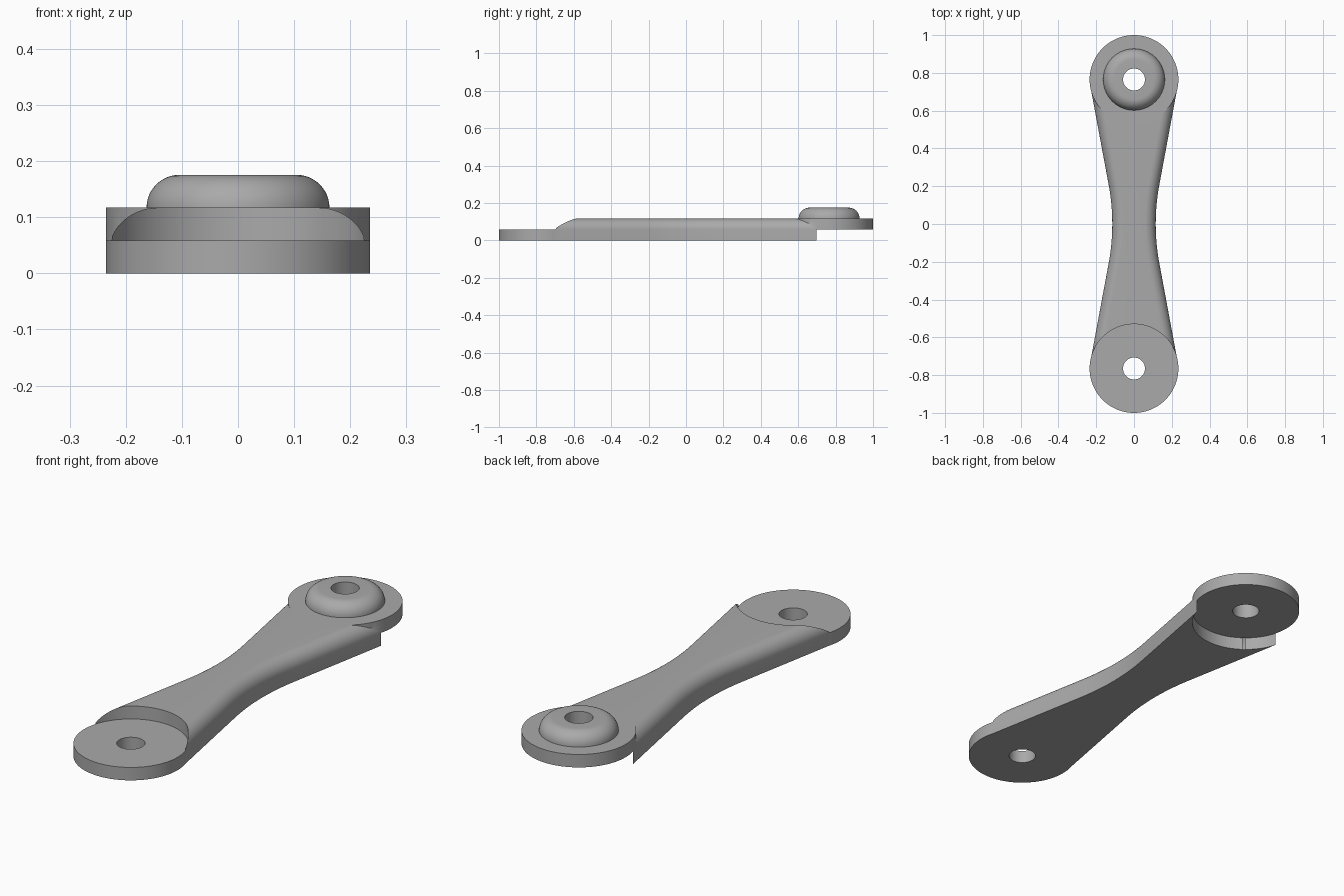
import bpy, bmesh
from math import sin, cos, pi, sqrt

cube = bpy.data.objects.get("Cube")
if cube:
    bpy.data.objects.remove(cube, do_unlink=True)

HALF = 0.0585        # thickness of one lap, also the rounding radius
TOP = 2 * HALF
END = 0.765          # distance of the pivot centres from the middle
RIM = 0.235          # radius of the end discs
HOLE = 0.058
SEG = 128

grey = bpy.data.materials.new("plain grey")
grey.use_nodes = True
grey.diffuse_color = (0.4, 0.4, 0.4, 1)
grey.node_tree.nodes["Principled BSDF"].inputs["Base Color"].default_value = (0.4, 0.4, 0.4, 1)


def finish(name, bm):
    bmesh.ops.recalc_face_normals(bm, faces=bm.faces)
    mesh = bpy.data.meshes.new(name)
    bm.to_mesh(mesh)
    bm.free()
    mesh.materials.append(grey)
    obj = bpy.data.objects.new(name, mesh)
    bpy.context.collection.objects.link(obj)
    return obj


def skin(name, rings):
    """Closed solid through a row of equal rings, capped at both ends."""
    bm = bmesh.new()
    rows = [[bm.verts.new(p) for p in ring] for ring in rings]
    n = len(rows[0])
    for a, b in zip(rows, rows[1:]):
        for i in range(n):
            j = (i + 1) % n
            bm.faces.new((a[i], a[j], b[j], b[i]))
    bm.faces.new(rows[0])
    bm.faces.new(rows[-1])
    return finish(name, bm)


def turned(name, y, profile):
    """Round solid about a vertical axis, from (radius, height) pairs."""
    return skin(name, [[(r * cos(2 * pi * i / SEG), y + r * sin(2 * pi * i / SEG), z)
                        for i in range(SEG)] for r, z in profile])


def combine(target, tool, operation):
    mod = target.modifiers.new(operation, 'BOOLEAN')
    mod.operation = operation
    mod.solver = 'EXACT'
    mod.object = tool
    tool.hide_render = True
    bpy.context.view_layer.objects.active = target
    bpy.ops.object.modifier_apply(modifier=mod.name)
    bpy.data.objects.remove(tool, do_unlink=True)


def half_width(y):
    """Curved waist running tangentially into straight flares."""
    bend, slope, waist = 0.21, 0.186, 0.115
    y = abs(y)
    if y < bend:
        return waist + slope * y * y / (2 * bend)
    return waist + slope * (y - bend / 2)


def section(y):
    w = half_width(y)
    arc = [(w - HALF + HALF * cos(pi / 2 * i / 12), HALF + HALF * sin(pi / 2 * i / 12))
           for i in range(13)]
    right = [(w, 0)] + arc
    left = [(-x, z) for x, z in reversed(right)]
    return [(x, y, z) for x, z in right + left]


# Waisted arm with rounded upper edges
arm = skin("link_arm", [section(-0.7 + 1.4 * i / 60) for i in range(61)])

# Seats for the neighbouring links: front above, back below
combine(arm, turned("front_seat_cutter", -END, [(RIM, HALF), (RIM, 0.3)]), 'DIFFERENCE')
combine(arm, turned("back_seat_cutter", END, [(RIM, -0.2), (RIM, HALF)]), 'DIFFERENCE')

# End discs, the back one raised
combine(arm, turned("front_disc", -END, [(RIM, 0), (RIM, HALF)]), 'UNION')
combine(arm, turned("back_disc", END, [(RIM, HALF), (RIM, TOP)]), 'UNION')

# Domed boss on the back disc
boss = [(0.163, TOP - 0.02)] + [(0.163 - HALF + HALF * cos(pi / 2 * i / 12),
                                 TOP + HALF * sin(pi / 2 * i / 12)) for i in range(13)]
combine(arm, turned("pivot_boss", END, boss), 'UNION')

# Pivot holes
for y in (-END, END):
    combine(arm, turned("hole_cutter", y, [(HOLE, -0.2), (HOLE, 0.4)]), 'DIFFERENCE')

bpy.ops.object.select_all(action='DESELECT')
arm.select_set(True)
bpy.context.view_layer.objects.active = arm
bpy.ops.object.shade_smooth_by_angle(angle=pi / 6)
